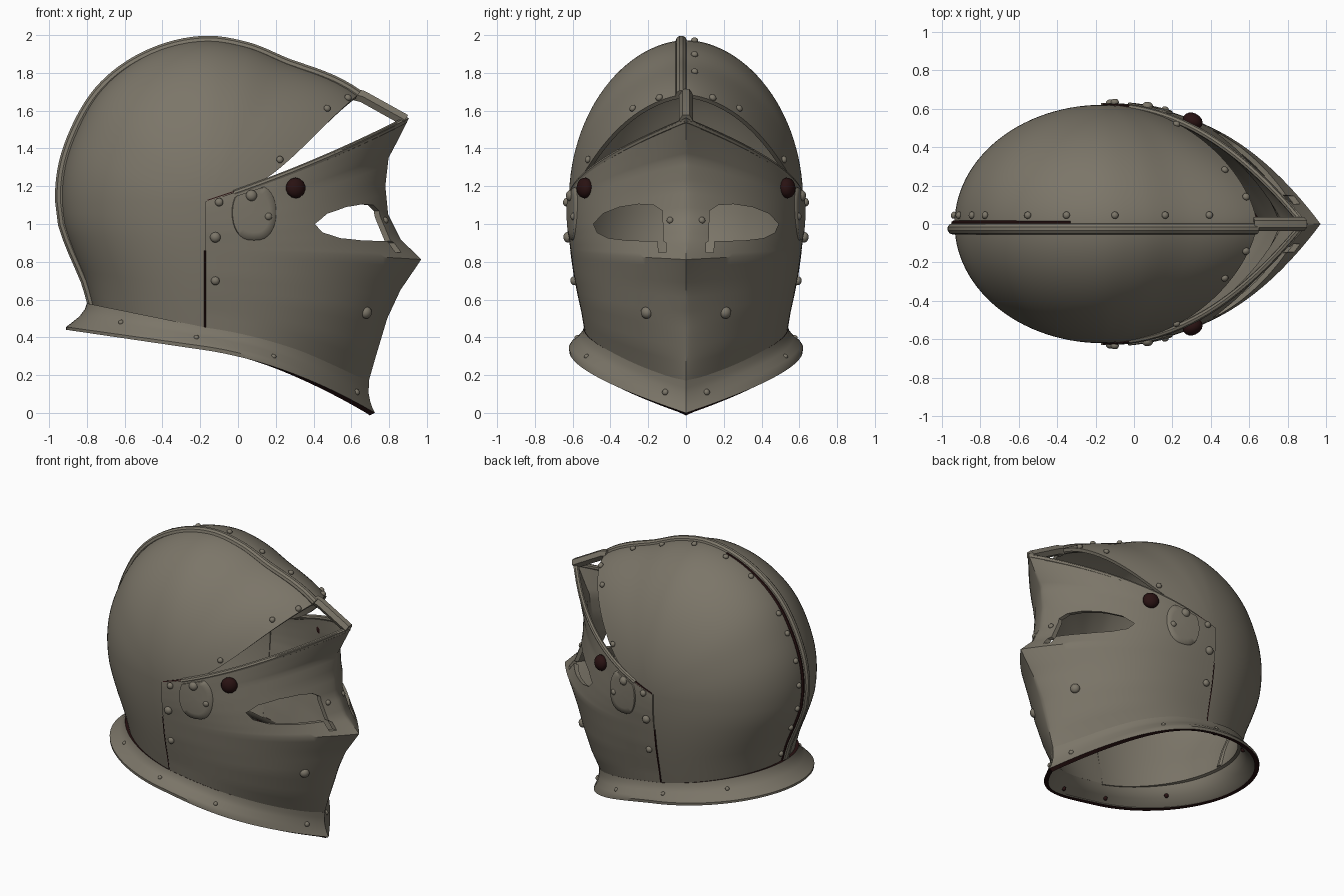
import bpy, bmesh, math
from mathutils import Vector
from mathutils.bvhtree import BVHTree

if "Cube" in bpy.data.objects:
    bpy.data.objects.remove(bpy.data.objects["Cube"])


def material(name, rgb):
    m = bpy.data.materials.new(name)
    m.diffuse_color = (*rgb, 1)
    m.use_nodes = True
    m.node_tree.nodes["Principled BSDF"].inputs["Base Color"].default_value = m.diffuse_color
    return m


STEEL = material("aged steel", (0.20, 0.18, 0.14))
DARK = material("dark rust", (0.022, 0.006, 0.006))
CX, CZ = -0.16, 1.12          # side pivot, where skull and visor meet


def lerp_table(table, k):
    """Piecewise linear lookup; first column is the key (ascending)."""
    for a, b in zip(table, table[1:]):
        if k <= b[0]:
            f = (k - a[0]) / (b[0] - a[0])
            return [p + (q - p) * f for p, q in zip(a, b)][1:]
    return list(table[-1][1:])


def smooth_table(table, k):
    """Hermite lookup of a single value."""
    n = len(table)
    def slope(i):
        a, b = table[max(i - 1, 0)], table[min(i + 1, n - 1)]
        return (b[1] - a[1]) / (b[0] - a[0])
    i = max(j for j in range(n - 1) if j == 0 or table[j][0] <= k)
    (x0, y0), (x1, y1) = table[i], table[i + 1]
    h = x1 - x0
    t = (k - x0) / h
    return ((2*t**3 - 3*t*t + 1) * y0 + (t**3 - 2*t*t + t) * h * slope(i)
            + (3*t*t - 2*t**3) * y1 + (t**3 - t*t) * h * slope(i + 1))


def finish(ob, mats=(STEEL,), angle=35):
    """Apply modifiers, assign materials, shade smooth."""
    if not ob.data.materials:
        for m in mats:
            ob.data.materials.append(m)
    bpy.ops.object.select_all(action='DESELECT')
    ob.select_set(True)
    bpy.context.view_layer.objects.active = ob
    bpy.ops.object.convert(target='MESH')
    bpy.ops.object.shade_smooth_by_angle(angle=math.radians(angle))
    return ob


def mesh_object(name, bm):
    me = bpy.data.meshes.new(name)
    bm.to_mesh(me)
    bm.free()
    ob = bpy.data.objects.new(name, me)
    bpy.context.collection.objects.link(ob)
    return ob


def shell(name, rows, thick, mats=(STEEL,)):
    """Skin half rows of points, mirrored over y, into a thick plate."""
    bm = bmesh.new()
    for side in (1, -1):
        g = [[bm.verts.new((x, y * side, z)) for x, y, z in r] for r in rows]
        for a, b in zip(g, g[1:]):
            for i in range(len(a) - 1):
                bm.faces.new((a[i], a[i + 1], b[i + 1], b[i]))
    bmesh.ops.remove_doubles(bm, verts=bm.verts, dist=1e-4)
    bmesh.ops.recalc_face_normals(bm, faces=bm.faces)
    mid = Vector((-0.1, 0, 1))
    if sum(f.normal.dot(f.calc_center_median() - mid) * f.calc_area() for f in bm.faces) < 0:
        bmesh.ops.reverse_faces(bm, faces=bm.faces)
    ob = mesh_object(name, bm)
    for m in mats:
        ob.data.materials.append(m)
    s = ob.modifiers.new("thickness", 'SOLIDIFY')
    s.thickness, s.offset = thick, -1
    s.material_offset_rim = len(mats) - 1
    return ob


def tube(name, pts, r, res=3, mat=STEEL):
    cu = bpy.data.curves.new(name, 'CURVE')
    cu.dimensions = '3D'
    cu.bevel_depth, cu.bevel_resolution, cu.use_fill_caps = r, res, True
    sp = cu.splines.new('POLY')
    sp.points.add(len(pts) - 1)
    for p, c in zip(sp.points, pts):
        p.co = (*c, 1)
    ob = bpy.data.objects.new(name, cu)
    bpy.context.collection.objects.link(ob)
    return finish(ob, (mat,))


def back_pt(xb, zb, zs, w, a):
    return (CX - (CX - xb) * math.cos(a), w * math.sin(a), zs + (zb - zs) * math.cos(a))


def front_pt(xc, zc, zs, w, t, x0=CX, p=2.5, q=1, lin=.43):
    return (x0 + (xc - x0) * t, w * max(0, 1 - t ** p) ** q,
            zs + (zc - zs) * (lin * t + (1 - lin) * t * t))


# centre-line outline: radius by angle about the pivot, and rear x by height
OUTLINE = [(35.3, 1.004), (58.3, 0.876), (76, 0.871), (90, 0.878), (113, 0.865),
           (133, 0.85), (151, 0.825), (167, 0.816), (180, 0.81)]
REAR = [(0.58, -0.80), (0.7, -0.835), (0.85, -0.90), (1.0, -0.955), (1.12, -0.97)]
N = 28
QUARTER = [math.pi / 2 * i / N for i in range(N + 1)]

# skull: lower slices, then a fan of arcs about the side pivot
rows = []
for i in range(9):
    f = i / 9
    zb = 0.56 + 0.56 * f
    rows.append([back_pt(smooth_table(REAR, zb) + 0.025 + .012 * f, zb, 0.43 + 0.69 * f,
                         0.53 + 0.09 * math.sin(f * math.pi / 2), a) for a in QUARTER])
for i in range(41):
    d = 180 - (180 - 35.3) * i / 40
    th = math.radians(d)
    R = smooth_table(OUTLINE, d) - 0.025 - .012 * max(0, min(1, (d - 110) / 40))
    pinch = 1 + 0.06 * max(0, min(1, (150 - d) / 60)) + 0.24 * max(0, (90 - d) / 55)
    sag = 0.1 * max(0, (70 - d) / 35) ** 2
    row = []
    for a in QUARTER:
        c = max(math.cos(a), 0)
        row.append((CX + R * c * math.cos(th), 0.62 * math.sin(a) ** pinch,
                    CZ + R * c * math.sin(th) - sag * max(0, math.sin(math.pi * c ** 0.75)) ** 1.5))
    rows.append(row)
skull = finish(shell("skull", rows, 0.022))

# visor and chin plate: key, front x, front z, side z, half width, bluntness p and q, slope
VISOR = [(0, .905, 1.56, 1.12, .628, 2.1, 1, .78), (1, .85, 1.45, 1.09, .63, 2.2, .93, .7),
         (2, .797, 1.35, 1.06, .63, 2.3, .85, .6), (3, .78, 1.2, 1.0, .628, 2.4, .76, .5),
         (4, .795, 1.05, .95, .624, 2.45, .72, .43), (5, .86, .92, .90, .617, 2.5, .8, .43),
         (6, .97, .812, .86, .612, 2.5, 1, .43), (7, .86, .65, .73, .594, 2.5, .85, .43),
         (8, .79, .5, .63, .574, 2.5, .76, .43), (9, .73, .3, .53, .552, 2.5, .82, .43),
         (10, .69, .16, .44, .537, 2.5, .97, .43)]
rows = []
for k in range(41):
    xc, zc, zs, w, p, q, lin = lerp_table(VISOR, k / 4)
    rows.append([front_pt(xc, zc, zs, w, 1 - (1 - i / 38) ** 1.5, CX - .012, p, q, lin)
                 for i in range(39)])
rear_edge = [r[0] for r in rows]
visor = shell("visor", rows, 0.025)

# eye slots with a small notch at the inner corner
EYE = [(.105, .85), (.145, .85), (.15, .91), (.3, .912), (.41, .925), (.47, .955), (.49, 1.0),
       (.44, 1.055), (.35, 1.09), (.25, 1.105), (.17, 1.10), (.125, 1.07), (.12, .91), (.105, .9)]
cutters = []
for side in (1, -1):
    bm = bmesh.new()
    face = bm.faces.new([bm.verts.new((0.2, y * side, z)) for y, z in EYE])
    ext = bmesh.ops.extrude_face_region(bm, geom=[face])
    bmesh.ops.translate(bm, vec=(1, 0, 0), verts=[v for v in ext['geom'] if isinstance(v, bmesh.types.BMVert)])
    bmesh.ops.recalc_face_normals(bm, faces=bm.faces)
    cut = mesh_object("eye_cutter", bm)
    cut.hide_render = True
    b = visor.modifiers.new("eye", 'BOOLEAN')
    b.operation, b.solver, b.object = 'DIFFERENCE', 'EXACT', cut
    cutters.append(cut)
finish(visor)
for c in cutters:
    bpy.data.objects.remove(c)

# flared neck collar: rear x, rear z, front x, front z, side z, half width
COLLAR = [(-.80, .58, .695, .17, .45, .541), (-.81, .55, .692, .13, .425, .548),
          (-.84, .51, .692, .10, .40, .568), (-.89, .47, .70, .06, .37, .607),
          (-.91, .455, .71, .03, .35, .62), (-.91, .44, .725, .0, .33, .618)]
rows = [[back_pt(xb, zb, zs, w, a) for a in QUARTER]
        + [front_pt(xc, zc, zs, w, i / 30) for i in range(1, 31)]
        for xb, zb, xc, zc, zs, w in COLLAR]
collar = finish(shell("neck_collar", rows, 0.03, (STEEL, DARK)))

# comb strip along the centre seam with a dark gap beside it
path = []
for i in range(49):
    d = 35.3 + (180 - 35.3) * i / 48
    r = smooth_table(OUTLINE, d) - 0.03
    path.append((CX + r * math.cos(math.radians(d)), -0.025, CZ + r * math.sin(math.radians(d))))
path += [(smooth_table(REAR, z) + 0.03, -0.025, z) for z in (1.0, .93, .85, .77, .7, .64, .57)]
tube("comb_strip", path, 0.03)
tube("comb_seam", [(x, .006, z) for x, y, z in path[22:]], 0.011, 1, DARK)

# brow bar, rolled visor edge, dark plate edges at the visor's rear
tube("brow_bar", [(.62, 0, 1.685), (.66, 0, 1.675), (.885, 0, 1.55)], 0.036, 1)
for side in (1, -1):
    edge = [front_pt(.88, 1.545, 1.115, .613, i / 30, p=2.1, lin=.78) for i in range(31)]
    tube("visor_edge_roll", [(x, y * side, z) for x, y, z in edge[4:]], 0.018, 2)
    tube("visor_top_seam", [(x, (y + .004) * side, z + .004) for x, y, z in edge[:8]], 0.011, 1, DARK)
    tube("visor_rear_seam", [(x - .002, (y - .004) * side, z) for x, y, z in rear_edge[24:]],
         0.006, 1, DARK)

# ray casting onto the plates places everything riveted to them
trees = []
for ob in (skull, visor, collar):
    bm = bmesh.new()
    bm.from_mesh(ob.data)
    trees.append(BVHTree.FromBMesh(bm))
    bm.free()


def hit(origin, direction):
    best = None
    for t in trees:
        h = t.ray_cast(Vector(origin), Vector(direction))
        if h[0] is not None and (best is None or h[3] < best[3]):
            best = h
    return best


def stud(name, origin, direction, r, sides=(1, -1), mat=STEEL, flat=0.8, lift=0):
    h = hit(origin, direction)
    if h is None:
        return
    for s in sides:
        p, n = h[0] + h[1] * lift, h[1].copy()
        p.y *= s
        n.y *= s
        bm = bmesh.new()
        bmesh.ops.create_uvsphere(bm, u_segments=14, v_segments=8, radius=r)
        ob = mesh_object(name, bm)
        ob.scale = (1, 1, flat)
        ob.rotation_euler = n.to_track_quat('Z', 'Y').to_euler()
        ob.location = p
        finish(ob, (mat,), 60)


# rounded hinge tongues hanging from the visor's upper edge
for side in (1, -1):
    bm = bmesh.new()
    rings = []
    for scale, lift in ((0.02, .009), (0.35, .009), (0.7, .009), (0.95, .009), (1.0, -.008)):
        ring = []
        for i in range(32):
            a = math.tau * i / 32
            c, s = math.cos(a), math.sin(a)
            x = .085 + .12 * scale * math.copysign(abs(c) ** .75, c)
            z = min(1.06 + .15 * scale * s, 1.14 + .33 * (x + .035))
            ring.append(bm.verts.new((x, side * (hit((x, 3, z), (0, -1, 0))[0].y + lift), z)))
        rings.append(ring)
    bm.faces.new(rings[0])
    for a, b in zip(rings, rings[1:]):
        for i in range(32):
            bm.faces.new((a[i], a[i - 1], b[i - 1], b[i]))
    bmesh.ops.recalc_face_normals(bm, faces=bm.faces)
    if bm.faces[:][0].normal.y * side < 0:
        bmesh.ops.reverse_faces(bm, faces=bm.faces)
    finish(mesh_object("hinge_tongue", bm), angle=70)

# side rivets (x, z, radius), then collar rivets with dark inner ends
for x, z, r in ((.07, 1.15, .03), (-.10, 1.115, .022), (.16, 1.04, .02), (-.12, .93, .028),
                (-.12, .70, .023), (.22, 1.34, .019), (.47, 1.61, .019), (.58, 1.665, .02)):
    stud("side_rivet", (x, 3, z), (0, -1, 0), r, lift=.006)
for x, z in ((-.62, .48), (-.22, .40), (.19, .30)):
    stud("collar_rivet", (x, 3, z), (0, -1, 0), .014)
    stud("collar_rivet_end", (x, 3, z), (0, -1, 0), .015, mat=DARK, lift=-.036)
for y, z, r in ((.21, .53, .032), (.085, 1.02, .018), (.11, .11, .017)):
    stud("front_rivet", (3, y, z), (-1, 0, 0), r)

# dark visor knobs
stud("visor_knob", (.3, 3, 1.19), (0, -1, 0), .055, mat=DARK, flat=0.75, lift=.012)

# rivets beside the comb strip, on one side only
for x in (-.77, -.55, -.35, -.1, .16, .39):
    stud("comb_rivet", (x, .045, 4), (0, 0, -1), .019, (1,), lift=.006)
for z in (1.52, 1.34, 1.17, 1.0, .85, .64):
    stud("comb_rivet", (-4, .045, z), (1, 0, 0), .019, (1,), lift=.006)
